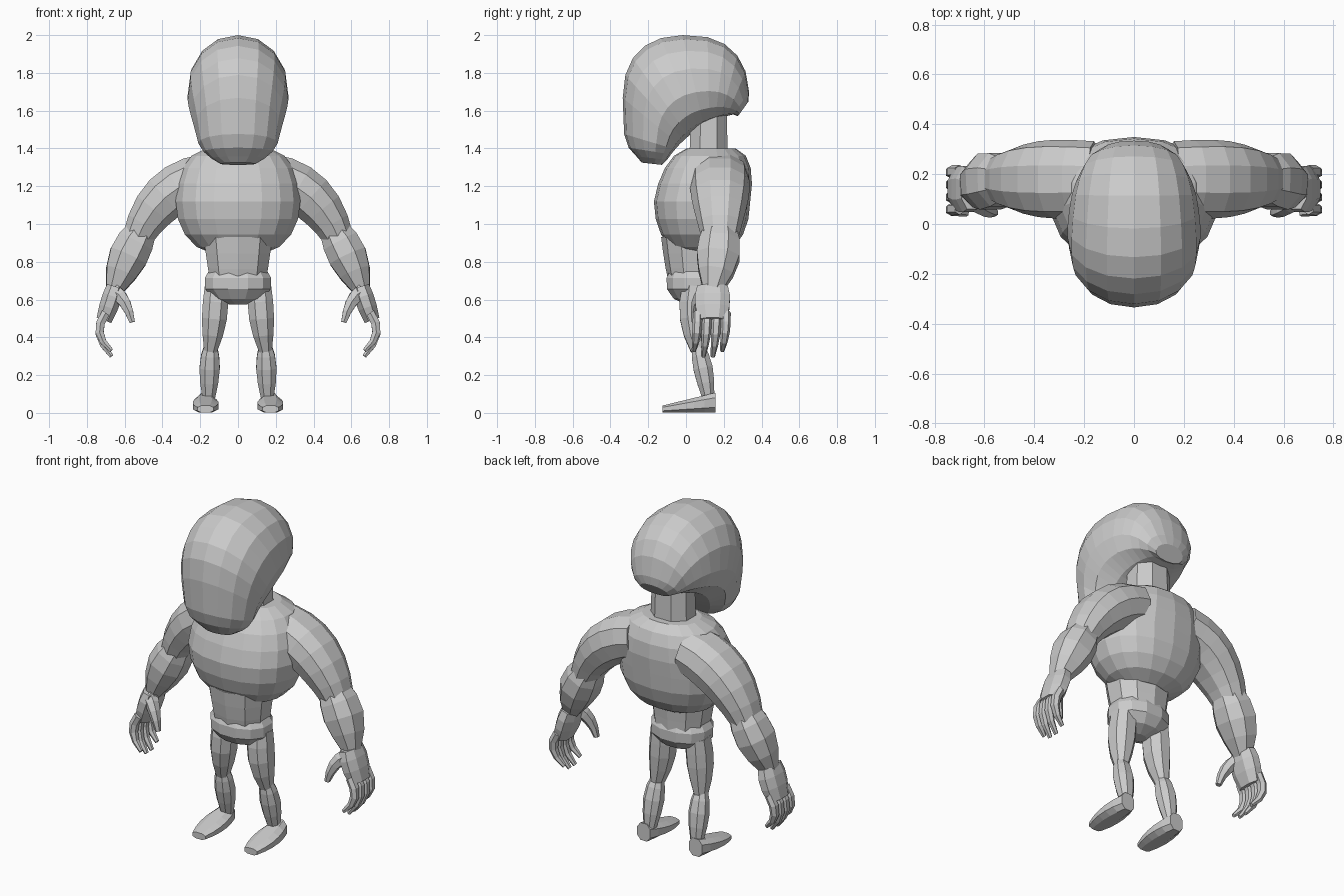
import bpy
import bmesh
from math import cos, sin, pi, tau, radians
from mathutils import Vector

cube = bpy.data.objects.get("Cube")
if cube:
    bpy.data.objects.remove(cube, do_unlink=True)

clay = bpy.data.materials.new("plain_grey")
clay.use_nodes = True
grey = (.6, .6, .6, 1)
clay.diffuse_color = grey
clay.node_tree.nodes["Principled BSDF"].inputs["Base Color"].default_value = grey


def power(value, exponent):
    return abs(value) ** exponent * (1 if value > 0 else -1)


def bezier(start, bend, end, t):
    return start * (1 - t) ** 2 + bend * 2 * t * (1 - t) + end * t ** 2


def loft(name, rings, sides, squareness=.9, taper=0):
    """Skin (centre, half axis u, half axis v) rings; taper narrows u towards +v."""
    bm = bmesh.new()
    angles = [tau * (i + .5) / sides for i in range(sides)]
    loops = [[bm.verts.new(centre + u * power(cos(a), squareness) * (1 - taper * sin(a))
                           + v * power(sin(a), squareness)) for a in angles]
             for centre, u, v in rings]
    for low, high in zip(loops, loops[1:]):
        for i in range(sides):
            j = (i + 1) % sides
            bm.faces.new((low[i], low[j], high[j], high[i]))
    bm.faces.new(loops[0])
    bm.faces.new(loops[-1])
    bmesh.ops.recalc_face_normals(bm, faces=bm.faces)
    mesh = bpy.data.meshes.new(name)
    bm.to_mesh(mesh)
    bm.free()
    mesh.materials.append(clay)
    bpy.context.collection.objects.link(bpy.data.objects.new(name, mesh))


def egg(name, centre, radii, levels, sides, upper, lower, lean=0):
    """Ellipsoid of level rings; small upper and lower values make it blunter."""
    rings = []
    for i in range(levels):
        angle = radians(75) * (2 * i / (levels - 1) - 1)
        spread = cos(angle) ** (upper if angle > 0 else lower)
        shift = Vector((0, lean * max(0, sin(angle)), radii[2] * sin(angle)))
        rings.append((Vector(centre) + shift, Vector((radii[0] * spread, 0, 0)),
                      Vector((0, radii[1] * spread, 0))))
    loft(name, rings, sides)


def limb(name, start, bend, end, thick, thin, bulge=0, depth=1, steps=5, sides=8, side=1):
    """Tapering, bulging tube along a bent path; depth widens it front to back."""
    start, bend, end = (Vector((side * x, y, z)) for x, y, z in (start, bend, end))
    rings = []
    for i in range(steps):
        t = i / (steps - 1)
        way = ((bend - start) * (1 - t) + (end - bend) * t).normalized()
        across = Vector((0, 1, 0)).cross(way).normalized()
        radius = thick + (thin - thick) * t + bulge * sin(pi * t)
        rings.append((bezier(start, bend, end, t), across * radius,
                      way.cross(across) * radius * depth))
    loft(name, rings, sides)


def rounded_end(ring, shift):
    """Smaller ring beyond an end ring, to round it off."""
    centre, u, v = ring
    return centre + Vector(shift), u * .65, v * .65


# Head: sections fan from chin to nape between a rounded outline and the throat curve
sections = 14
head = []
for i in range(sections):
    t = i / (sections - 1)
    angle = radians(232 - 228 * t)
    roundness = .5 if angle > pi else .83
    outer = Vector((0, .335 * power(cos(angle), roundness), 1.66 + .34 * power(sin(angle), roundness)))
    inner = bezier(Vector((0, -.1, 1.34)), Vector((0, .03, 1.53)), Vector((0, .25, 1.58)), t)
    width = .14 + .125 * abs(sin(pi * t)) ** .8
    head.append(((outer + inner) / 2, Vector((width, 0, 0)), (outer - inner) / 2))
head.insert(0, rounded_end(head[0], (0, 0, -.03)))
head.append(rounded_end(head[-1], (0, .01, -.03)))
loft("head", head, sides=14, taper=.14)

# Trunk
limb("neck", (0, .12, 1.3), (0, .12, 1.45), (0, .12, 1.6), thick=.13, thin=.12, depth=.85, steps=3)
egg("torso", (0, .085, 1.12), (.335, .255, .29), levels=9, sides=18, upper=.5, lower=.7, lean=.05)
limb("waist", (0, .04, .7), (0, .03, .8), (0, .03, .93), thick=.155, thin=.19, depth=.85,
     steps=4, sides=10)
egg("pelvis", (0, .035, .685), (.185, .145, .115), levels=6, sides=12, upper=.6, lower=1)

for side, label in ((1, "left"), (-1, "right")):
    # Arms
    limb(label + "_upper_arm", (.16, .18, 1.25), (.42, .18, 1.2), (.54, .18, .91),
         thick=.13, thin=.08, bulge=.025, depth=1.17, steps=7, sides=10, side=side)
    limb(label + "_forearm", (.5, .18, .98), (.585, .18, .84), (.655, .14, .65),
         thick=.08, thin=.05, bulge=.045, depth=1.1, side=side)

    # Hands: palm, thumb and four curled fingers
    limb(label + "_palm", (.65, .14, .67), (.67, .14, .6), (.71, .14, .49),
         thick=.048, thin=.044, bulge=.01, depth=1.8, steps=4, side=side)
    limb(label + "_thumb", (.65, .1, .64), (.59, .05, .6), (.56, .045, .48),
         thick=.042, thin=.016, bulge=.004, sides=6, side=side)
    for finger in range(4):
        y = .062 + .05 * finger
        tip = .3 if finger in (1, 2) else .33
        limb(f"{label}_finger_{finger + 1}", (.7, y, .53), (.78, y, .42), (.67, y - .02, tip),
             thick=.025, thin=.012, bulge=.006, sides=6, side=side)

    # Legs
    limb(label + "_thigh", (.115, .05, .67), (.12, .03, .5), (.145, .065, .33),
         thick=.065, thin=.037, bulge=.02, depth=1.15, side=side)
    limb(label + "_shin", (.145, .06, .36), (.15, .09, .26), (.155, .12, .07),
         thick=.034, thin=.034, bulge=.024, depth=.95, side=side)

    # Feet: upright sections from heel to toe, flat on the ground
    foot = []
    for i in range(6):
        t = i / 5
        half_height = .055 - .035 * t
        half_width = .073 * sin(pi * (.15 + .7 * t)) ** .6
        foot.append((Vector((side * .172, .155 - .28 * t, half_height)),
                     Vector((half_width, 0, 0)), Vector((0, 0, half_height))))
    loft(label + "_foot", foot, sides=8, squareness=.8)
